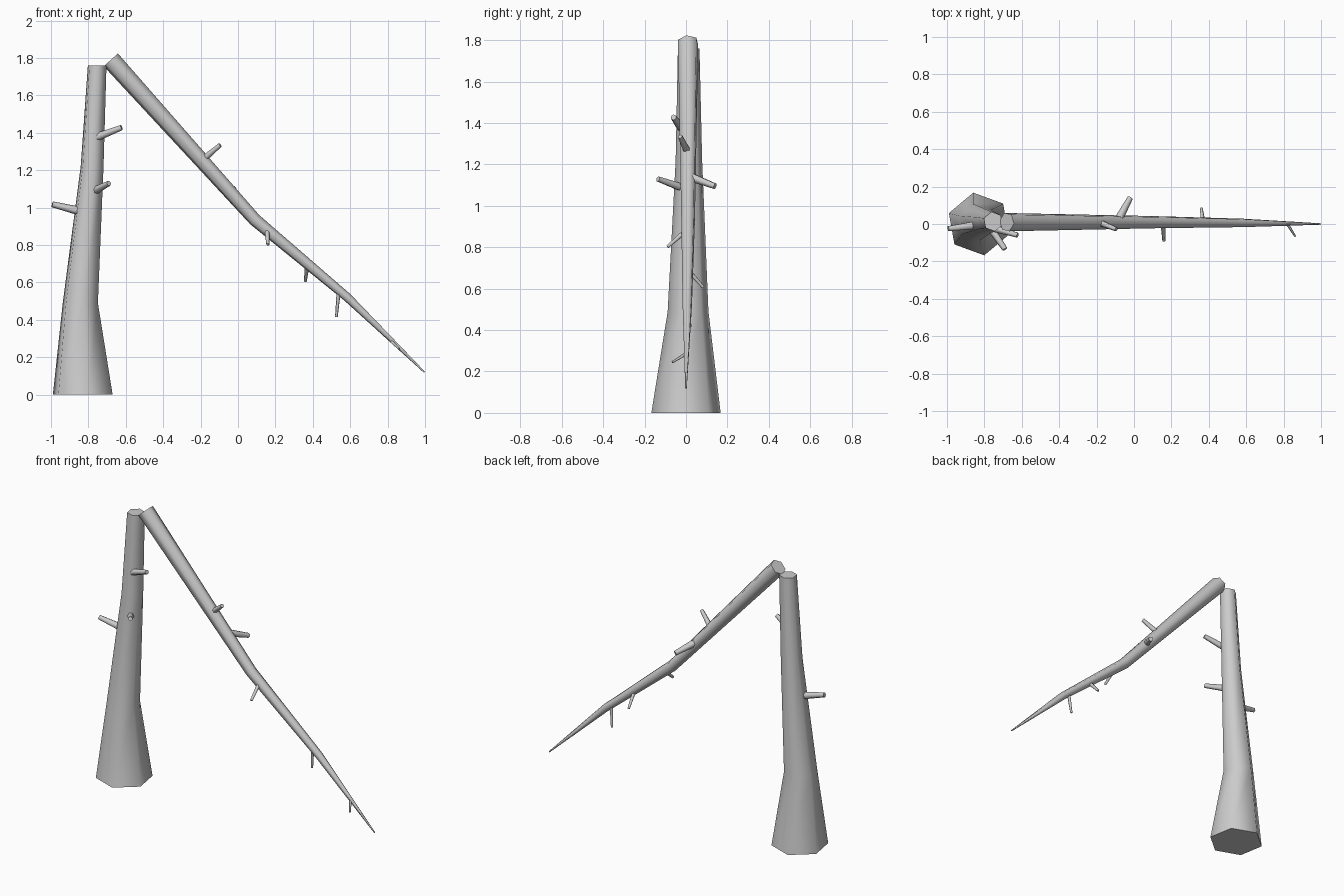
import bpy, bmesh, math
from mathutils import Vector

if "Cube" in bpy.data.objects:
    bpy.data.objects.remove(bpy.data.objects["Cube"], do_unlink=True)

bark = bpy.data.materials.new("dead_wood_grey")
bark.use_nodes = True
GREY = (0.6, 0.6, 0.6, 1)
bark.diffuse_color = GREY
bark.node_tree.nodes["Principled BSDF"].inputs["Base Color"].default_value = GREY


def limb(name, stations, phase=0, level=False):
    """Tapered six-sided limb through (point, radius) stations."""
    bm = bmesh.new()
    pts = [Vector(p) for p, r in stations]
    rings = []
    for i, (p, r) in enumerate(stations):
        axis = (pts[min(i + 1, len(pts) - 1)] - pts[max(i - 1, 0)]).normalized()
        if level:
            u, v = Vector((1, 0, 0)), Vector((0, 1, 0))
        else:
            side = Vector((0, 1, 0)) if abs(axis.y) < 0.9 else Vector((1, 0, 0))
            u = side.cross(axis).normalized()
            v = axis.cross(u)
        angles = [math.radians(phase + 60 * k) for k in range(6)]
        rings.append([bm.verts.new(pts[i] + r * (u * math.cos(a) + v * math.sin(a)))
                      for a in angles])
    for low, high in zip(rings, rings[1:]):
        for k in range(6):
            n = (k + 1) % 6
            bm.faces.new((low[k], low[n], high[n], high[k]))
    bm.faces.new(rings[0][::-1])
    bm.faces.new(rings[-1])
    bmesh.ops.recalc_face_normals(bm, faces=bm.faces)
    mesh = bpy.data.meshes.new(name)
    bm.to_mesh(mesh)
    bm.free()
    mesh.materials.append(bark)
    obj = bpy.data.objects.new(name, mesh)
    bpy.context.collection.objects.link(obj)
    bpy.ops.object.select_all(action='DESELECT')
    obj.select_set(True)
    bpy.context.view_layer.objects.active = obj
    bpy.ops.object.shade_smooth_by_angle(angle=math.radians(62))
    return obj


# Standing trunk, flared at the root
limb("standing_trunk", [((-0.83, 0, 0), 0.17), ((-0.843, 0.01, 0.49), 0.1),
                        ((-0.78, 0.014, 1.22), 0.065), ((-0.753, 0.013, 1.76), 0.053)],
     phase=40, level=True)

# Snapped upper trunk, leaning down to its tip
limb("fallen_trunk", [((-0.68, 0.01, 1.79), 0.052), ((0.09, 0.01, 0.935), 0.035),
                      ((0.585, 0.006, 0.52), 0.024), ((0.997, 0, 0.12), 0.004)], phase=10)

# Broken branch stubs: base, tip, base radius
stubs = {
    "trunk_stub_right": ((-0.84, -0.005, 0.98), (-0.993, -0.025, 1.018), 0.024),
    "trunk_stub_front": ((-0.775, -0.01, 1.085), (-0.69, -0.135, 1.13), 0.022),
    "trunk_stub_left": ((-0.76, -0.02, 1.375), (-0.622, -0.06, 1.428), 0.022),
    "fallen_stub_back": ((-0.085, 0.02, 1.14), (-0.02, 0.14, 1.095), 0.023),
    "fallen_stub_top": ((-0.19, 0.01, 1.255), (-0.095, -0.028, 1.335), 0.018),
    "fallen_stub_front": ((0.155, 0, 0.88), (0.16, -0.09, 0.802), 0.013),
    "fallen_stub_middle": ((0.37, 0.01, 0.69), (0.36, 0.083, 0.607), 0.012),
    "fallen_stub_under": ((0.538, 0.008, 0.55), (0.526, 0.02, 0.415), 0.011),
    "fallen_stub_tip": ((0.82, 0, 0.285), (0.862, -0.066, 0.245), 0.008),
}
for name, (base, tip, radius) in stubs.items():
    limb(name, [(base, radius), (tip, radius * 0.65)])
